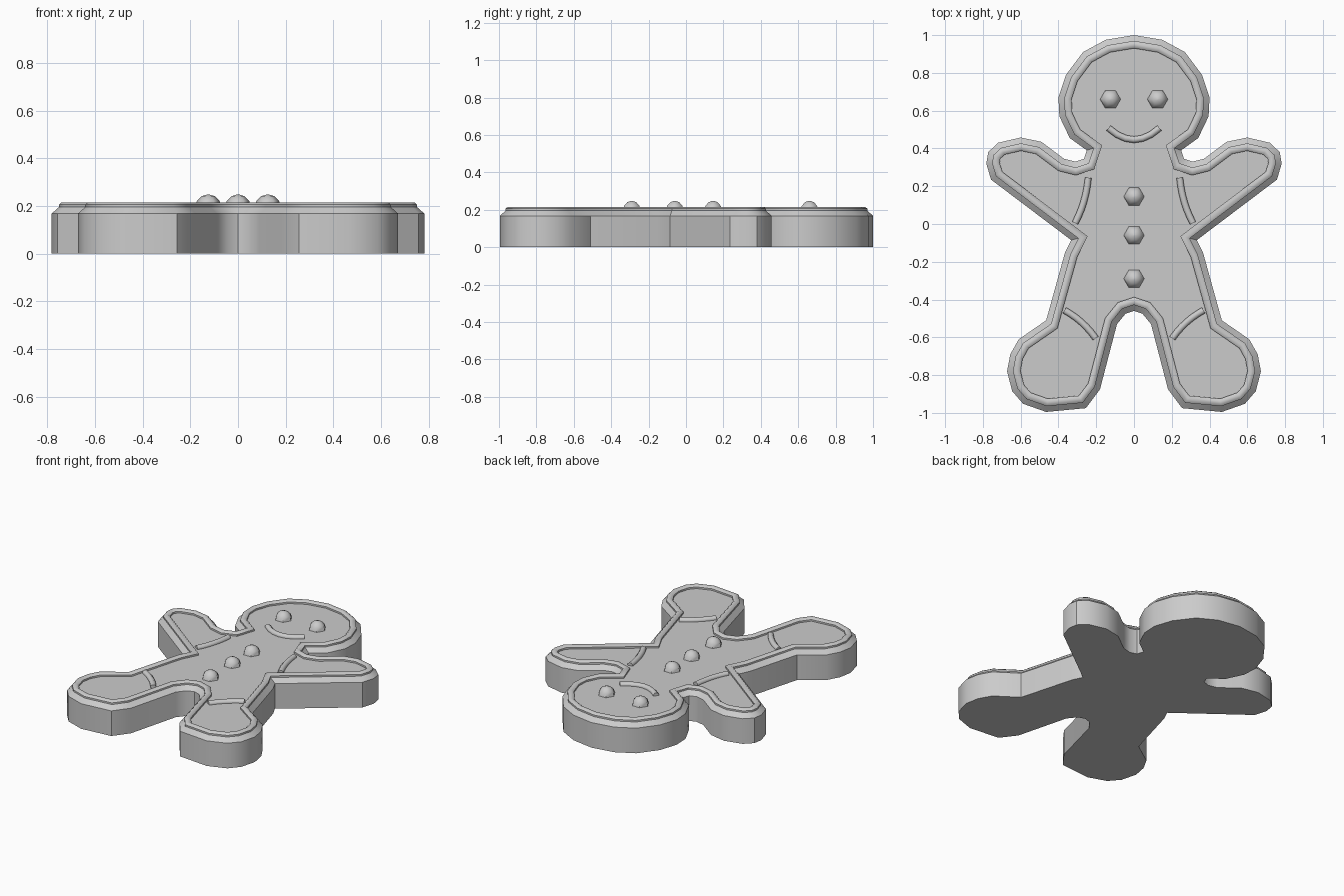
import bpy
import bmesh
import math
from mathutils import Vector

if "Cube" in bpy.data.objects:
    bpy.data.objects.remove(bpy.data.objects["Cube"])

TOP = 0.195

grey = bpy.data.materials.new("plain grey")
grey.use_nodes = True
colour = (0.6, 0.6, 0.6, 1)
grey.diffuse_color = colour
grey.node_tree.nodes["Principled BSDF"].inputs["Base Color"].default_value = colour

# Left half of the outline, from the crown of the head to the crotch
half = [(0, 1), (.15, .975), (.27, .91), (.36, .79), (.4, .67), (.395, .57), (.34, .455),
        (.25, .39), (.265, .345), (.31, .33), (.37, .345), (.49, .435), (.6, .458),
        (.72, .43), (.772, .38), (.782, .32), (.757, .235),
        (.333, -.085), (.365, -.15), (.465, -.51), (.61, -.61), (.655, -.69), (.672, -.78),
        (.645, -.885), (.587, -.952), (.465, -.995), (.255, -.975), (.18, -.875),
        (.09, -.53), (.045, -.475), (0, -.46)]
outline = [Vector(p) for p in half] + [Vector((-x, y)) for x, y in half[-2:0:-1]]


def inset(points, distance):
    """Move a clockwise closed outline inwards with mitred corners."""
    result = []
    for i, p in enumerate(points):
        a = (p - points[i - 1]).normalized()
        b = (points[(i + 1) % len(points)] - p).normalized()
        na, nb = Vector((a.y, -a.x)), Vector((b.y, -b.x))
        result.append(p + (na + nb) * distance / (1 + na.dot(nb)))
    return result


def finish(name, bm, angle=35):
    bmesh.ops.recalc_face_normals(bm, faces=bm.faces)
    mesh = bpy.data.meshes.new(name)
    bm.to_mesh(mesh)
    bm.free()
    obj = bpy.data.objects.new(name, mesh)
    bpy.context.collection.objects.link(obj)
    mesh.materials.append(grey)
    bpy.ops.object.select_all(action='DESELECT')
    obj.select_set(True)
    bpy.context.view_layer.objects.active = obj
    bpy.ops.object.shade_smooth_by_angle(angle=math.radians(angle))
    return obj


def loft(name, rings, capped, angle=35):
    """Join equal rings of 3D points into a skin."""
    bm = bmesh.new()
    loops = [[bm.verts.new(p) for p in ring] for ring in rings]
    for low, high in zip(loops, loops[1:]):
        n = len(low)
        for i in range(n):
            j = (i + 1) % n
            bm.faces.new((low[i], low[j], high[j], high[i]))
    if capped:
        bm.faces.new(loops[0])
        bm.faces.new(loops[-1])
    return finish(name, bm, angle)


def outline_ring(distance, z):
    return [(p.x, p.y, z) for p in inset(outline, distance)]


# Biscuit body with chamfered upper edge
loft("biscuit_body", [outline_ring(d, z) for d, z in
                      ((0, 0), (0, .168), (.03, TOP))], True)

# Raised icing border
loft("icing_border", [outline_ring(d, z) for d, z in
                      ((.03, .19), (.03, .206), (.041, .215), (.058, .215),
                       (.069, .206), (.069, .19))], False, 50)


# Six-sided domed eyes and buttons
def dome(name, x, y, radius=.055):
    rings = []
    for latitude in (0, 30, 60, 85):
        t = math.radians(latitude)
        r, z = radius * math.cos(t), TOP - .002 + radius * math.sin(t)
        rings.append([(x + r * math.cos(k * math.pi / 3),
                       y + r * math.sin(k * math.pi / 3), z) for k in range(6)])
    loft(name, rings, True, 50)


for side, x in (("left", .125), ("right", -.125)):
    dome(side + "_eye", x, .66)
for name, y in (("upper", .145), ("middle", -.06), ("lower", -.29)):
    dome(name + "_button", 0, y)


# Icing strips swept along short arcs
def strip(name, start, bend, end, radius=.019, steps=6):
    a, b, c = Vector(start), Vector(bend), Vector(end)
    rings = []
    for i in range(steps + 1):
        t = i / steps
        p = a * (1 - t) ** 2 + b * 2 * t * (1 - t) + c * t * t
        d = ((b - a) * (1 - t) + (c - b) * t).normalized()
        side = Vector((-d.y, d.x))
        ring = []
        for k in range(8):
            angle = (k + .5) * math.pi / 4
            q = p + side * radius * math.cos(angle)
            ring.append((q.x, q.y, TOP + .002 + radius * math.sin(angle)))
        rings.append(ring)
    loft(name, rings, True, 50)


strip("smile", (-.135, .508), (0, .385), (.135, .508))
for side, s in (("left", 1), ("right", -1)):
    strip(side + "_cuff", (s * .242, .245), (s * .255, .11), (s * .312, .005))
    strip(side + "_ankle_band", (s * .368, -.457), (s * .27, -.51), (s * .203, -.605))
